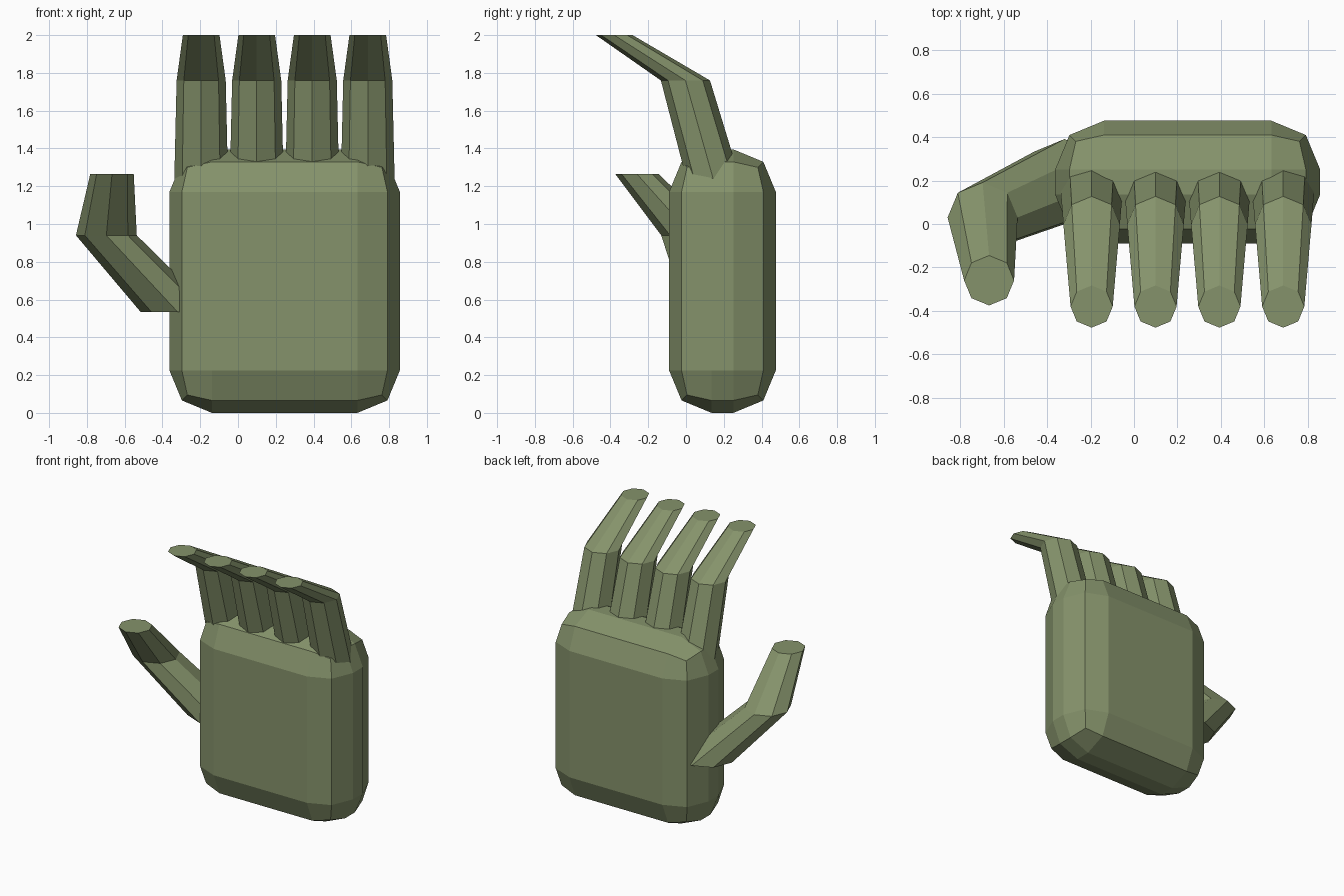
import bpy, bmesh
from math import cos, sin, pi

cube = bpy.data.objects.get("Cube")
if cube:
    bpy.data.objects.remove(cube, do_unlink=True)

# Single olive colour
olive = bpy.data.materials.new("olive_green")
olive.use_nodes = True
colour = (0.235, 0.29, 0.147, 1)
olive.diffuse_color = colour
olive.node_tree.nodes["Principled BSDF"].inputs["Base Color"].default_value = colour


def add_object(name, bm):
    bmesh.ops.recalc_face_normals(bm, faces=bm.faces[:])
    mesh = bpy.data.meshes.new(name)
    bm.to_mesh(mesh)
    bm.free()
    mesh.materials.append(olive)
    obj = bpy.data.objects.new(name, mesh)
    bpy.context.collection.objects.link(obj)
    return obj


def digit(name, rings, sides=8):
    """Loft horizontal rings given as (x, y, z, radius), capped at both ends."""
    bm = bmesh.new()
    loops = []
    for x, y, z, r in rings:
        angles = [2 * pi * i / sides for i in range(sides)]
        loops.append([bm.verts.new((x + r * cos(a), y + r * sin(a), z)) for a in angles])
    for low, high in zip(loops, loops[1:]):
        for i in range(sides):
            j = (i + 1) % sides
            bm.faces.new((low[i], low[j], high[j], high[i]))
    bm.faces.new(loops[0][::-1])
    bm.faces.new(loops[-1])
    return add_object(name, bm)


# Palm: chunky box with a two-step bevel
bm = bmesh.new()
bmesh.ops.create_cube(bm, size=1)
bmesh.ops.scale(bm, vec=(1.22, 0.565, 1.395), verts=bm.verts)
bmesh.ops.translate(bm, vec=(0.247, 0.193, 0.6975), verts=bm.verts)
palm = add_object("palm", bm)
bevel = palm.modifiers.new("rounded_edges", "BEVEL")
bevel.width = 0.225
bevel.segments = 2
bevel.limit_method = "NONE"

# Four fingers curling forward
for i, name in enumerate(("index", "middle", "ring", "little")):
    x = -0.195 + 0.294 * i
    digit(name + "_finger", [(x, 0.155, 1.2, 0.143),
                             (x, -0.003, 1.76, 0.13),
                             (x, -0.38, 2.0, 0.097)])

# Thumb leaning out to the side
digit("thumb", [(-0.32, 0.195, 0.535, 0.196),
                (-0.697, 0.03, 0.94, 0.161),
                (-0.667, -0.26, 1.265, 0.115)])
